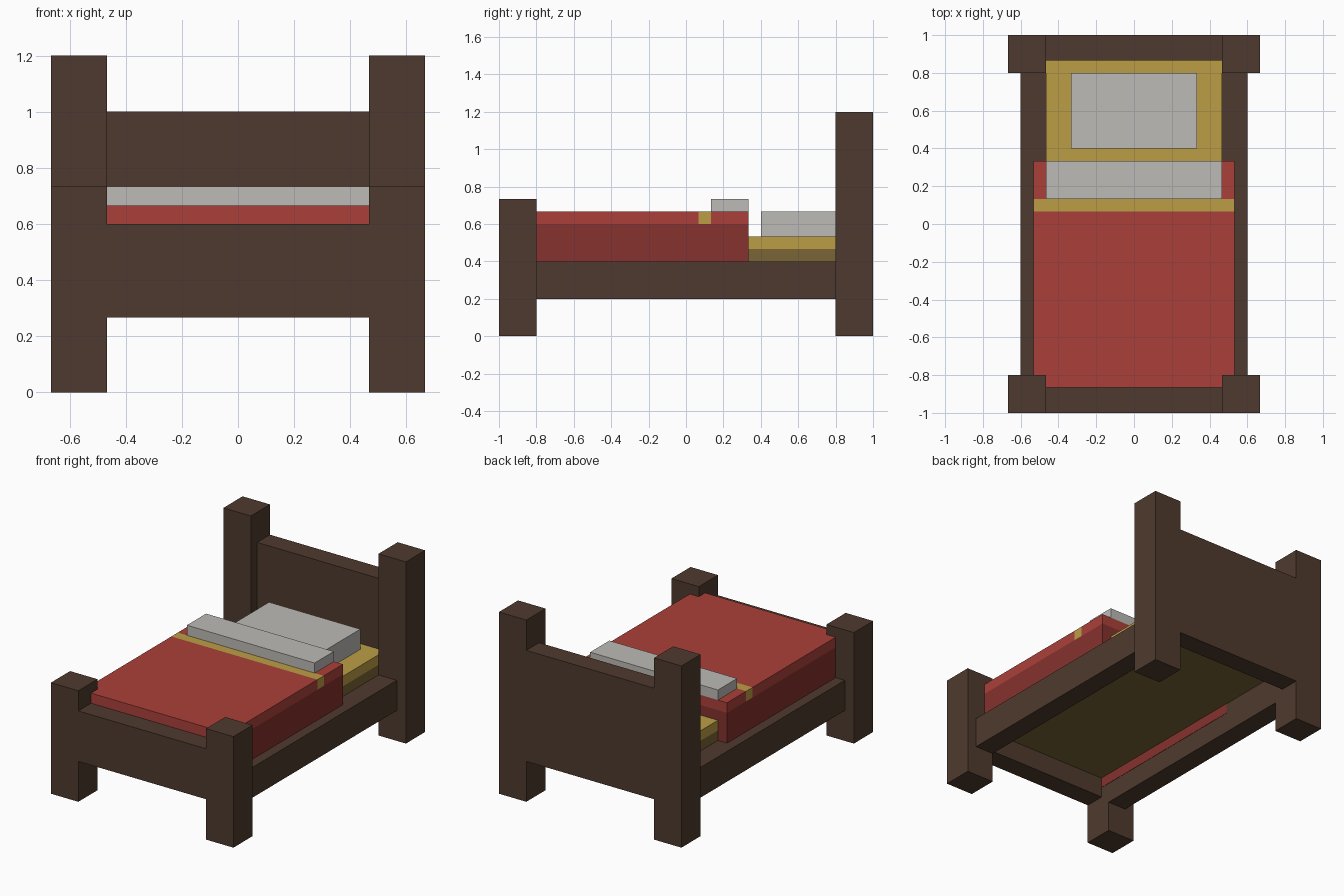
import bpy
import bmesh

if "Cube" in bpy.data.objects:
    bpy.data.objects.remove(bpy.data.objects["Cube"], do_unlink=True)

U = 1 / 15  # modelling grid step


def linear(c):
    c /= 255
    return c / 12.92 if c <= 0.04045 else ((c + 0.055) / 1.055) ** 2.4


def material(name, r, g, b):
    mat = bpy.data.materials.new(name)
    mat.use_nodes = True
    color = (linear(r), linear(g), linear(b), 1)
    mat.diffuse_color = color
    bsdf = mat.node_tree.nodes["Principled BSDF"]
    bsdf.inputs["Base Color"].default_value = color
    bsdf.inputs["Roughness"].default_value = 0.9
    return mat


WOOD = material("dark_wood", 79, 58, 46)
RED = material("red_cloth", 171, 64, 58)
DARK_RED = material("dark_red_cloth", 133, 50, 46)
YELLOW = material("yellow_cloth", 188, 157, 70)
DARK_YELLOW = material("dark_yellow_cloth", 122, 101, 53)
WHITE = material("pale_linen", 190, 187, 182)


def box(name, x, y, z, mat):
    """Box spanning the given (low, high) ranges in grid steps."""
    bm = bmesh.new()
    bmesh.ops.create_cube(bm, size=1)
    for v in bm.verts:
        v.co = [U * (lo + (c + 0.5) * (hi - lo)) for c, (lo, hi) in zip(v.co, (x, y, z))]
    mesh = bpy.data.meshes.new(name)
    bm.to_mesh(mesh)
    bm.free()
    mesh.materials.append(mat)
    obj = bpy.data.objects.new(name, mesh)
    bpy.context.collection.objects.link(obj)
    return obj


def pair(name, x, y, z, mat):
    """The same box on the left (+x) and the right (-x)."""
    box("left_" + name, x, y, z, mat)
    box("right_" + name, (-x[1], -x[0]), y, z, mat)


# Wooden frame
pair("foot_post", (7, 10), (-15, -12), (0, 11), WOOD)
pair("head_post", (7, 10), (12, 15), (0, 18), WOOD)
box("footboard", (-7, 7), (-15, -13), (4, 9), WOOD)
box("headboard", (-7, 7), (13, 15), (4, 15), WOOD)
pair("side_rail", (7, 9), (-12, 12), (3, 6), WOOD)

# Mattress with a darker lower half
box("mattress_base", (-7, 7), (-13, 13), (6, 7), DARK_YELLOW)
box("mattress_top", (-7, 7), (-13, 13), (7, 8), YELLOW)

# Blanket: darker body and flaps tucked into the rails, lighter top layer
box("blanket_body", (-7, 7), (-13, 5), (8, 9), DARK_RED)
pair("blanket_flap", (6.97, 8), (-13, 5), (5, 9), DARK_RED)
box("blanket_top", (-8, 8), (-13, 1), (9, 10), RED)
box("blanket_stripe", (-8, 8), (1, 2), (9, 10), YELLOW)
box("blanket_head_end", (-8, 8), (2, 5), (9, 10), RED)

# Folded sheet and pillow
box("folded_sheet", (-7, 7), (2, 5), (10, 11), WHITE)
box("pillow", (-5, 5), (6, 12), (8, 10), WHITE)
